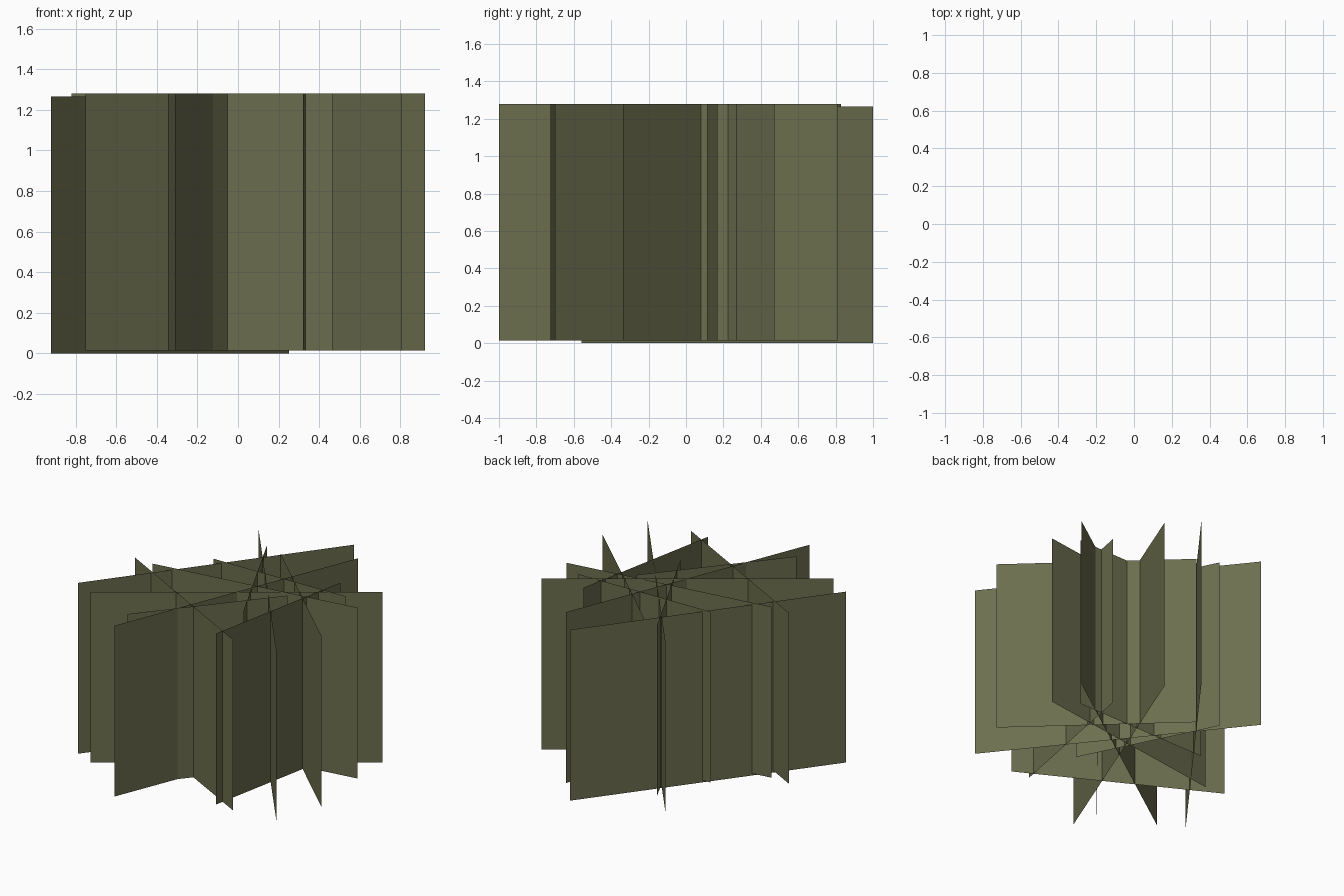
import bpy
import bmesh

# One flat olive colour for all foliage cards
olive = bpy.data.materials.new("olive green")
olive.diffuse_color = (0.15, 0.157, 0.077, 1.0)

HEIGHT = 1.265

# Footprint of each upright card: x0, y0, x1, y1, base height
cards = [
    # long cards
    (-0.92, -0.56, 0.25, 1.00, 0.0),
    (-0.752, -0.654, 0.855, 0.472, 0.015),
    (-0.31, -1.00, 0.414, 0.81, 0.015),
    (-0.415, 0.83, 0.805, -0.70, 0.015),
    # medium cards
    (-0.82, -0.035, 0.465, -0.725, 0.015),
    (-0.666, -0.048, 0.86, 0.168, 0.015),
    (-0.06, 0.58, 0.92, -0.338, 0.015),
    # short cards
    (-0.345, -0.80, 0.365, 0.055, 0.015),
    (-0.375, 0.25, 0.695, 0.27, 0.015),
    (0.32, -0.715, 0.54, 0.425, 0.015),
    (-0.21, 0.642, 0.257, -0.30, 0.015),
]


def upright_card(name, x0, y0, x1, y1, base):
    bm = bmesh.new()
    top = base + HEIGHT
    corners = [(x0, y0, base), (x1, y1, base), (x1, y1, top), (x0, y0, top)]
    bm.faces.new([bm.verts.new(c) for c in corners])
    mesh = bpy.data.meshes.new(name)
    bm.to_mesh(mesh)
    bm.free()
    mesh.materials.append(olive)
    obj = bpy.data.objects.new(name, mesh)
    bpy.context.collection.objects.link(obj)


# Crossed foliage cards
for i, card in enumerate(cards, 1):
    upright_card(f"foliage_card_{i:02d}", *card)
